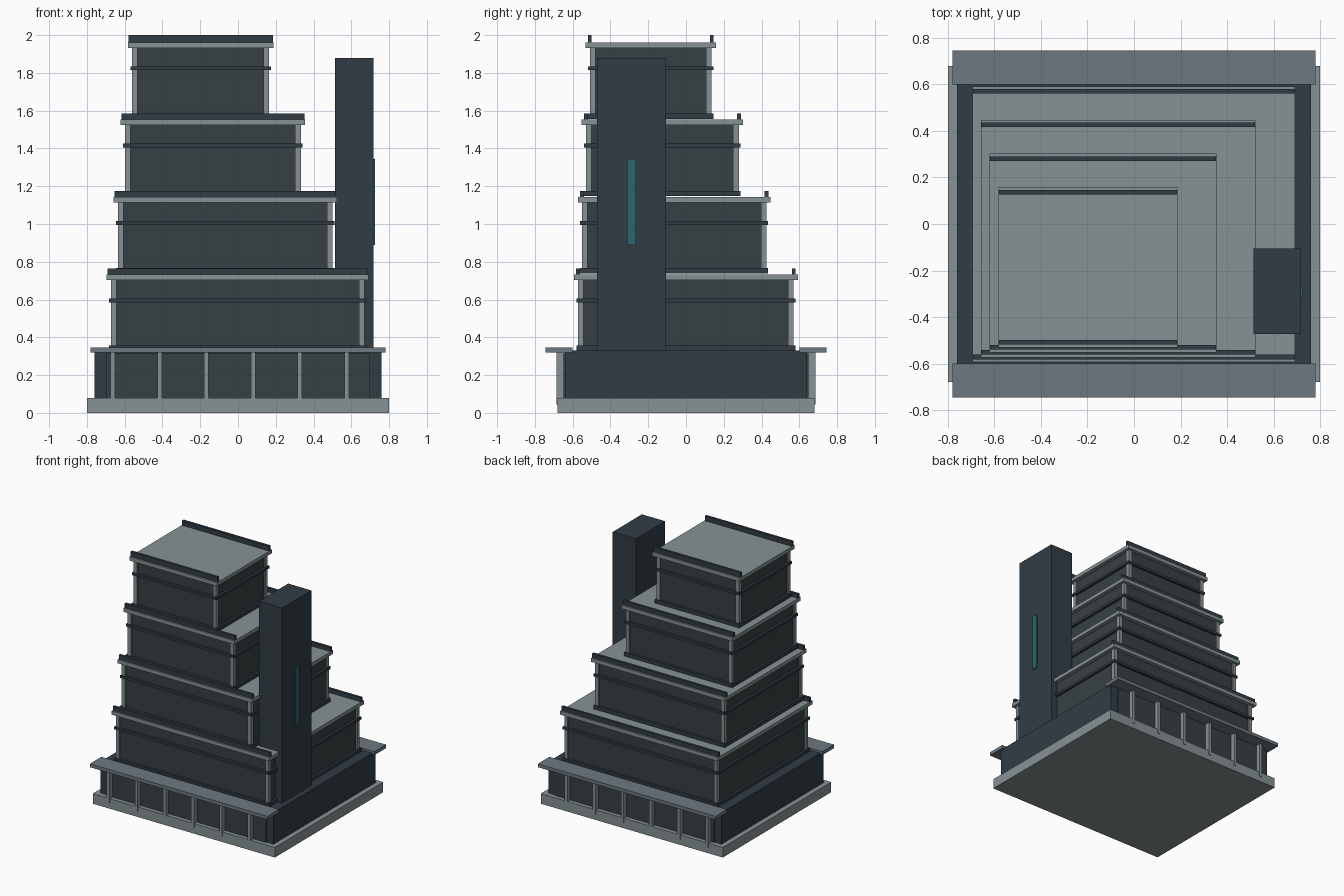
import bpy
import bmesh
from mathutils import Matrix, Vector

if "Cube" in bpy.data.objects:
    bpy.data.objects.remove(bpy.data.objects["Cube"])


def material(name, r, g, b):
    m = bpy.data.materials.new(name)
    m.diffuse_color = (r, g, b, 1)
    m.use_nodes = True
    m.node_tree.nodes["Principled BSDF"].inputs["Base Color"].default_value = m.diffuse_color
    return m


concrete = material("concrete", 0.24, 0.285, 0.295)
navy = material("dark_cladding", 0.031, 0.045, 0.06)
glass = material("dark_glass", 0.037, 0.051, 0.056)
steel = material("canopy_metal", 0.155, 0.19, 0.22)
teal = material("teal_glass", 0.025, 0.13, 0.155)


def boxes(name, mat, spans):
    """One object from boxes given as (x0, x1, y0, y1, z0, z1)."""
    bm = bmesh.new()
    for x0, x1, y0, y1, z0, z1 in spans:
        centre = Vector((x0 + x1, y0 + y1, z0 + z1)) / 2
        size = Matrix.Diagonal((x1 - x0, y1 - y0, z1 - z0, 1))
        bmesh.ops.create_cube(bm, size=1, matrix=Matrix.Translation(centre) @ size)
    mesh = bpy.data.meshes.new(name)
    bm.to_mesh(mesh)
    bm.free()
    mesh.materials.append(mat)
    ob = bpy.data.objects.new(name, mesh)
    bpy.context.collection.objects.link(ob)
    return ob


def front_and_back(x0, x1, y0, y1, z0, z1):
    return [(x0, x1, y0, y1, z0, z1), (x0, x1, -y1, -y0, z0, z1)]


# Plinth and podium
boxes("base_slab", concrete, [(-0.80, 0.80, -0.68, 0.68, 0, 0.08)])
boxes("podium", navy, [(-0.76, 0.76, -0.64, 0.64, 0.08, 0.33)])
boxes("podium_glazing", glass, front_and_back(-0.70, 0.70, 0.63, 0.648, 0.08, 0.315))
boxes("podium_canopies", steel, front_and_back(-0.78, 0.78, 0.60, 0.745, 0.32, 0.347))

# Podium pilasters, six on each long side
pilasters = []
for i in range(6):
    x = -0.662 + i * 0.2475
    pilasters += front_and_back(x - 0.012, x + 0.012, 0.64, 0.685, 0.045, 0.325)
boxes("podium_pilasters", concrete, pilasters)

# Stepped tiers: roof slab extents (x0, x1, y0, y1)
tiers = [(-0.695, 0.692, -0.594, 0.592),
         (-0.658, 0.523, -0.573, 0.448),
         (-0.621, 0.355, -0.552, 0.302),
         (-0.583, 0.187, -0.531, 0.158)]

for i, (x0, x1, y0, y1) in enumerate(tiers):
    z = 0.33 + 0.41 * i
    tag = f"tier_{i + 1}_"

    def ring(d, za, zb):
        return (x0 + d, x1 - d, y0 + d, y1 - d, z + za, z + zb)

    boxes(tag + "glass_body", glass, [ring(0.032, 0, 0.38)])
    boxes(tag + "bands", navy, [ring(0.013, -0.003, 0.026), ring(0.013, 0.255, 0.275)])
    boxes(tag + "roof_slab", concrete, [ring(0, 0.373, 0.402)])

    # Corner posts
    d, w = 0.022, 0.03
    boxes(tag + "corner_posts", concrete,
          [(px, px + w, py, py + w, z, z + 0.375)
           for px in (x0 + d, x1 - d - w) for py in (y0 + d, y1 - d - w)])

    # Parapets along front and back edges
    boxes(tag + "parapets", navy,
          [(x0 + 0.003, x1 - 0.003, py, py + 0.02, z + 0.40, z + 0.435 + 0.005 * (i == 3))
           for py in (y0 + 0.012, y1 - 0.032)])

# Side service tower with its window strip
boxes("service_tower", navy, [(0.514, 0.718, -0.472, -0.105, 0.33, 1.88)])
boxes("tower_window", teal, [(0.70, 0.726, -0.313, -0.265, 0.89, 1.345)])
